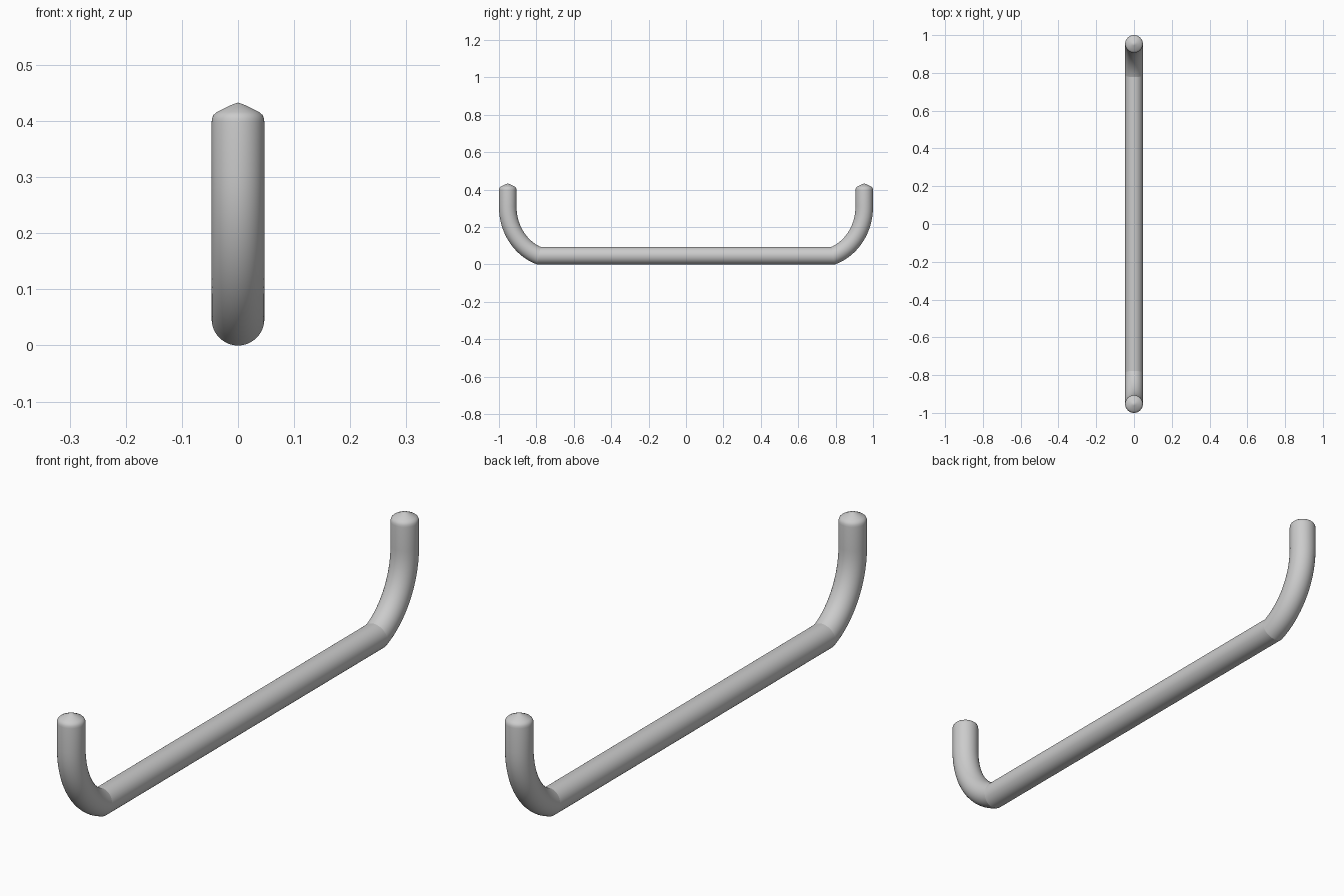
import bpy, bmesh, math
from mathutils import Vector
from mathutils.geometry import interpolate_bezier

if "Cube" in bpy.data.objects:
    bpy.data.objects.remove(bpy.data.objects["Cube"])

R, SIDES = 0.047, 48

# Half of the centre line: bar end, upward bend, upright end with pointed cap
bend = interpolate_bezier(Vector((0, 0.787, R)), Vector((0, 0.872, 0.080)),
                          Vector((0, 0.953, 0.175)), Vector((0, 0.953, 0.31)), 17)
half = [(p, R) for p in bend]
for z, r in [(0.398, R), (0.405, 0.0462), (0.411, 0.0435), (0.416, 0.038),
             (0.424, 0.022), (0.430, 0.009)]:
    half.append((Vector((0, 0.953, z)), r))
path = [(Vector((0, -p.y, p.z)), r) for p, r in reversed(half)] + half
kinks = (len(half) - 1, len(half))  # rings where bar meets bends

bm = bmesh.new()


def ring(i):
    """Mitred circular section at path point i."""
    p, r = path[i]
    d0 = (p - path[i - 1][0]).normalized() if i > 0 else Vector((0, 0, -1))
    d1 = (path[i + 1][0] - p).normalized() if i < len(path) - 1 else Vector((0, 0, 1))
    t = (d0 + d1).normalized()
    n = Vector((0, -t.z, t.y)) / max(t.dot(d1), 0.5)
    return [bm.verts.new(p + Vector((r * math.cos(a), 0, 0)) + n * r * math.sin(a))
            for a in (2 * math.pi * k / SIDES for k in range(SIDES))]


# Tube skin
rings = [ring(i) for i in range(len(path))]
for a, b in zip(rings, rings[1:]):
    for k in range(SIDES):
        j = (k + 1) % SIDES
        bm.faces.new((a[k], a[j], b[j], b[k]))

# Cap tips
for loop, y in ((rings[0], -0.953), (rings[-1], 0.953)):
    tip = bm.verts.new((0, y, 0.433))
    for k in range(SIDES):
        bm.faces.new((loop[k], loop[(k + 1) % SIDES], tip))

bmesh.ops.recalc_face_normals(bm, faces=bm.faces[:])
for f in bm.faces:
    f.smooth = True

# Crisp crease where the bar meets each bend
for i in kinks:
    for k in range(SIDES):
        bm.edges.get((rings[i][k], rings[i][(k + 1) % SIDES])).smooth = False

mesh = bpy.data.meshes.new("pull_handle")
bm.to_mesh(mesh)
bm.free()
bpy.context.collection.objects.link(bpy.data.objects.new("pull_handle", mesh))
